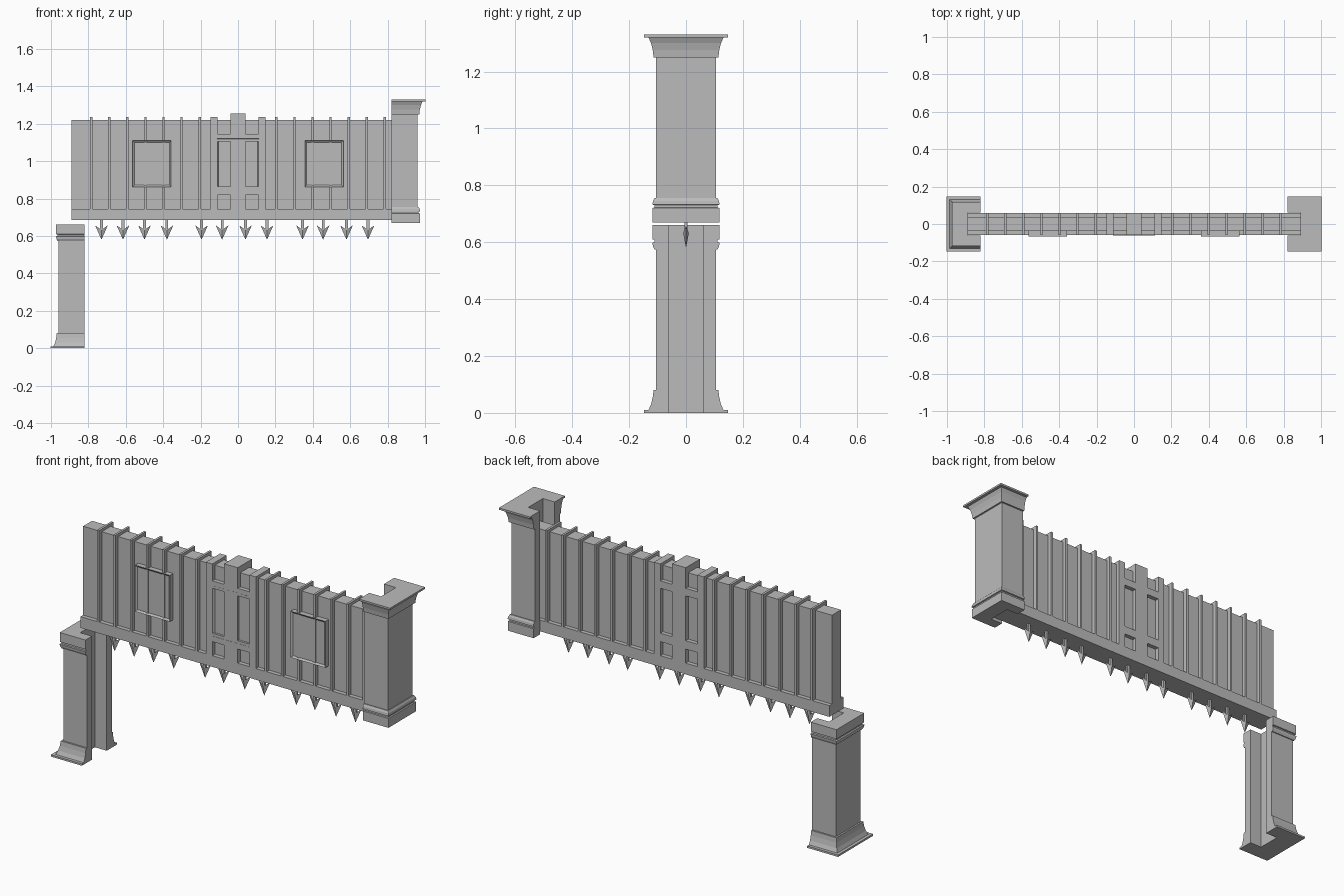
import bpy
import bmesh

cube = bpy.data.objects.get("Cube")
if cube:
    bpy.data.objects.remove(cube, do_unlink=True)

stone = bpy.data.materials.new("grey_stone")
stone.use_nodes = True
GREY = (0.5, 0.5, 0.5, 1)
stone.diffuse_color = GREY
stone.node_tree.nodes["Principled BSDF"].inputs["Base Color"].default_value = GREY


def finish(name, bm):
    bmesh.ops.recalc_face_normals(bm, faces=bm.faces)
    mesh = bpy.data.meshes.new(name)
    bm.to_mesh(mesh)
    bm.free()
    mesh.materials.append(stone)
    obj = bpy.data.objects.new(name, mesh)
    bpy.context.collection.objects.link(obj)
    return obj


def add_box(bm, x0, x1, y0, y1, z0, z1):
    verts = bmesh.ops.create_cube(bm, size=1)["verts"]
    for v in verts:
        v.co.x = x1 if v.co.x > 0 else x0
        v.co.y = y1 if v.co.y > 0 else y0
        v.co.z = z1 if v.co.z > 0 else z0
    return verts


def box(name, *bounds):
    bm = bmesh.new()
    add_box(bm, *bounds)
    return finish(name, bm)


def framed_plate(name, x, half_w, y0, y1, z0, z1, rim, depth):
    """Box whose front face is inset and pushed back."""
    bm = bmesh.new()
    add_box(bm, x - half_w, x + half_w, y0, y1, z0, z1)
    bm.normal_update()
    front = [f for f in bm.faces if f.normal.y < -0.9]
    bmesh.ops.inset_region(bm, faces=front, thickness=rim)
    for v in front[0].verts:
        v.co.y += depth
    return finish(name, bm)


# Pillars: a C-shaped section lofted along a moulding profile (height, overhang)
PROFILE = [(0.67, 0.012), (0.72, 0.012), (0.722, 0.006), (0.73, 0.006),
           (0.732, 0.013), (0.745, 0.011), (0.756, 0.005), (0.756, 0),
           (1.25, 0), (1.25, 0.009), (1.275, 0.012), (1.3, 0.018),
           (1.32, 0.027), (1.32, 0.043), (1.33, 0.043)]
INNER, SLOT_X, SLOT_Y = 0.82, 0.89, 0.062


def section(d):
    side, out = 0.105 + d, 0.96 + d
    return [(INNER, -side), (out, -side), (out, side), (INNER, side),
            (INNER, SLOT_Y), (SLOT_X, SLOT_Y), (SLOT_X, -SLOT_Y), (INNER, -SLOT_Y)]


def pillar(name, flipped):
    bm = bmesh.new()
    rings = []
    for z, d in PROFILE:
        rings.append([bm.verts.new((-x, y, 1.33 - z) if flipped else (x, y, z))
                      for x, y in section(d)])
    for a, b in zip(rings, rings[1:]):
        for i in range(8):
            j = (i + 1) % 8
            bm.faces.new((a[i], a[j], b[j], b[i]))
    bm.faces.new(rings[0])
    bm.faces.new(rings[-1])
    return finish(name, bm)


pillar("upper_pillar", False)
pillar("lower_pillar", True)

# Gate wall: bottom beam and planking
box("bottom_beam", -0.89, 0.89, -0.06, 0.06, 0.685, 0.745)
box("planking", -0.89, 0.89, -0.038, 0.038, 0.745, 1.22)

# Vertical ribs, mirrored on both sides
bm = bmesh.new()
for side in (-1, 1):
    for i in range(7):
        x = side * (0.205 + i * 0.0967)
        add_box(bm, x - 0.006, x + 0.006, -0.06, 0.06, 0.745, 1.235)
finish("ribs", bm)

# Raised square panels on the front
for label, x in (("right", -0.46), ("left", 0.46)):
    framed_plate(label + "_panel", x, 0.103, -0.066, -0.03, 0.862, 1.11, 0.014, 0.008)

# Central framework: column, two posts and cross rails
box("centre_column", -0.04, 0.04, -0.06, 0.06, 0.745, 1.255)
for label, s in (("right", -1), ("left", 1)):
    x0, x1 = sorted((s * 0.11, s * 0.148))
    box(label + "_centre_post", x0, x1, -0.06, 0.06, 0.745, 1.235)
box("lower_rail", -0.11, 0.11, -0.06, 0.06, 0.82, 0.865)
box("upper_rail", -0.11, 0.11, -0.06, 0.06, 1.105, 1.145)
framed_plate("centre_panel", 0, 0.112, -0.0605, -0.03, 0.85, 1.12, 0.012, 0.012)

# Arrow spikes under the beam
SPIKES = (-0.73, -0.615, -0.5, -0.38, -0.195, -0.085,
          0.04, 0.155, 0.345, 0.455, 0.58, 0.695)
bm = bmesh.new()
for x in SPIKES:
    add_box(bm, x - 0.007, x + 0.007, -0.006, 0.006, 0.63, 0.69)
    tip = bm.verts.new((x, 0, 0.58))
    front = bm.verts.new((x, -0.01, 0.632))
    back = bm.verts.new((x, 0.01, 0.632))
    for s in (-1, 1):
        barb = bm.verts.new((x + s * 0.034, 0, 0.657))
        for tri in ((barb, tip, front), (barb, back, tip), (barb, front, back)):
            bm.faces.new(tri)
finish("spikes", bm)
